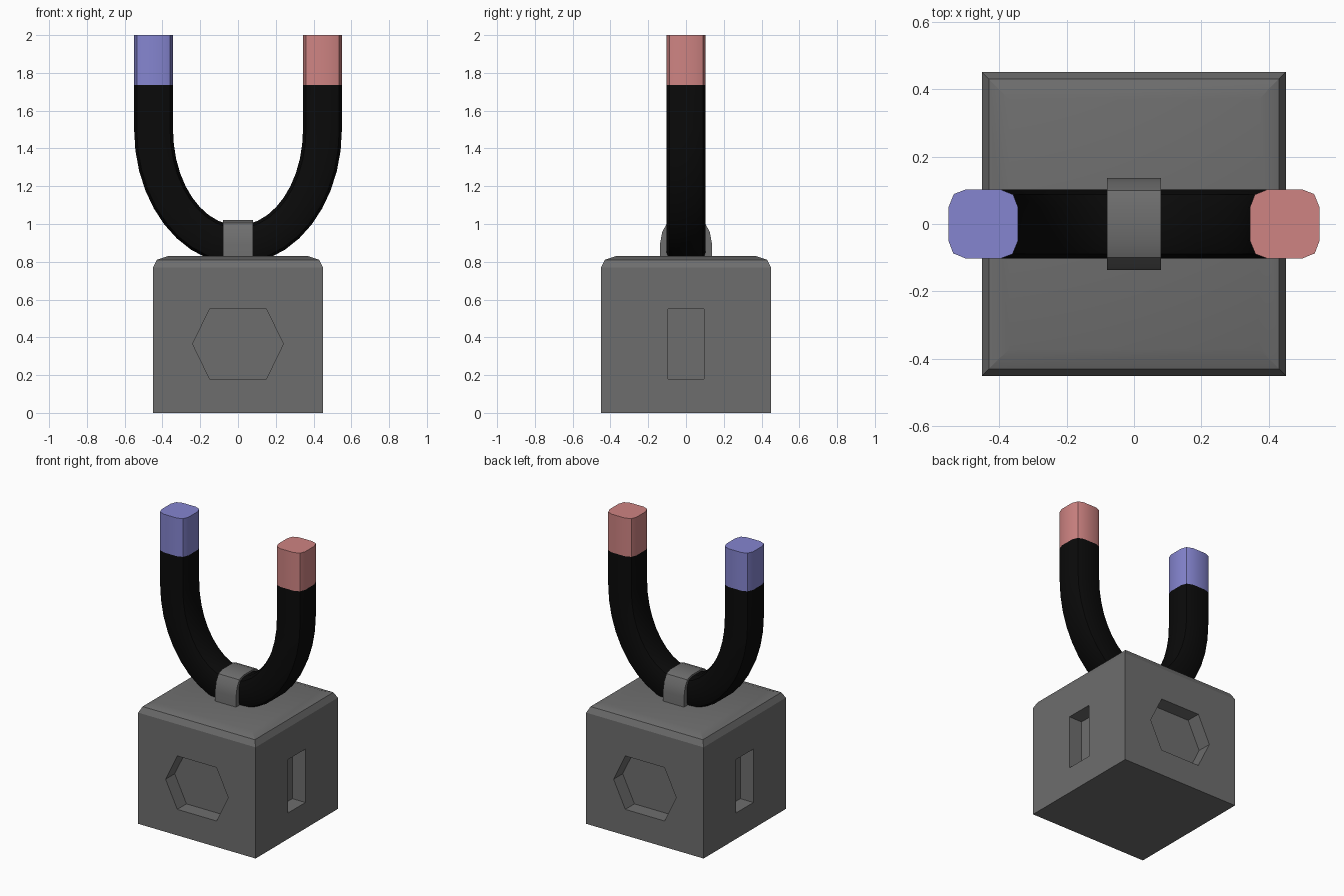
import bpy, bmesh, math
from mathutils import Vector

if "Cube" in bpy.data.objects:
    bpy.data.objects.remove(bpy.data.objects["Cube"])


def mat(name, rgb):
    m = bpy.data.materials.new(name)
    m.diffuse_color = (*rgb, 1)
    m.use_nodes = True
    m.node_tree.nodes["Principled BSDF"].inputs["Base Color"].default_value = m.diffuse_color
    return m


GREY = mat("stone grey", (0.155, 0.155, 0.155))
BLACK = mat("black", (0.003, 0.003, 0.003))
BLUE = mat("pole blue", (0.235, 0.235, 0.63))
RED = mat("pole red", (0.62, 0.23, 0.225))


def loft(name, rings, mats):
    """Closed rings of points joined by quads and capped at both ends."""
    bm = bmesh.new()
    vr = [[bm.verts.new(p) for p in r] for r in rings]
    n = len(vr[0])
    for a, b in zip(vr, vr[1:]):
        for i in range(n):
            j = (i + 1) % n
            bm.faces.new((a[i], a[j], b[j], b[i]))
    bm.faces.new(vr[0])
    bm.faces.new(vr[-1])
    bmesh.ops.recalc_face_normals(bm, faces=bm.faces)
    me = bpy.data.meshes.new(name)
    bm.to_mesh(me)
    bm.free()
    ob = bpy.data.objects.new(name, me)
    bpy.context.collection.objects.link(ob)
    for m in mats:
        me.materials.append(m)
    return ob


def activate(ob):
    bpy.ops.object.select_all(action='DESELECT')
    ob.select_set(True)
    bpy.context.view_layer.objects.active = ob


def smooth(ob, deg):
    activate(ob)
    bpy.ops.object.shade_smooth_by_angle(angle=math.radians(deg))


# Base block with softened top edges
square = [(-1, -1), (1, -1), (1, 1), (-1, 1)]
steps = [(0.45, 0), (0.45, 0.77), (0.43, 0.81), (0.37, 0.83)]
base = loft("base_block", [[(x * h, y * h, z) for x, y in square] for h, z in steps], [GREY])

# Recesses: hexagons front and back, slots left and right
hexagon = [(-0.24, 0.365), (-0.15, 0.18), (0.15, 0.18), (0.24, 0.365), (0.15, 0.55), (-0.15, 0.55)]
slot = [(-0.095, 0.18), (0.095, 0.18), (0.095, 0.55), (-0.095, 0.55)]
for s in (-1, 1):
    for shape, on_y in ((hexagon, True), (slot, False)):
        rings = [[(u, s * d, z) if on_y else (s * d, u, z) for u, z in shape] for d in (0.35, 0.6)]
        cutter = loft("recess_cutter", rings, [GREY])
        cutter.hide_render = True
        mod = base.modifiers.new("recess", 'BOOLEAN')
        mod.operation, mod.solver, mod.object = 'DIFFERENCE', 'EXACT', cutter
        activate(base)
        bpy.ops.object.modifier_apply(modifier=mod.name)
        bpy.data.objects.remove(cutter)
smooth(base, 20)

# Horseshoe magnet: rounded square section swept along a U path
section = [(0.103, 0.05), (0.087, 0.089), (0.05, 0.103)]
full = []
for k in range(4):
    c, s = (1, 0, -1, 0)[k], (0, 1, 0, -1)[k]
    full += [(u * c - v * s, u * s + v * c) for u, v in section]
MID, ARC_Z, TIP_Z, TOP = 0.447, 1.5, 1.735, 2.0
rings = []


def straight_ring(x, z, side):
    return [(x + side * u, v, z) for u, v in full]


for z in (TOP, TIP_Z):
    rings.append(straight_ring(-MID, z, -1))
SEG = 20
for i in range(SEG + 1):
    t = math.pi * (1 + i / SEG)
    c, s = math.cos(t), math.sin(t)
    rings.append([((MID + u) * c, v, ARC_Z + (0.61 + u) * s) for u, v in full])
for z in (TIP_Z, TOP):
    rings.append(straight_ring(MID, z, 1))
magnet = loft("horseshoe_magnet", rings, [BLACK, BLUE, RED])
for f in magnet.data.polygons:
    if f.center.z > TIP_Z + 0.02:
        f.material_index = 1 if f.center.x < 0 else 2
smooth(magnet, 30)

# Strap holding the magnet to the base
half = [(0.137, 0.78), (0.137, 0.9), (0.125, 0.96), (0.1, 1.005), (0.06, 1.02)]
outline = half + [(-y, z) for y, z in reversed(half)]
strap = loft("strap", [[(x, y, z) for y, z in outline] for x in (-0.08, 0.08)], [GREY])
smooth(strap, 30)
